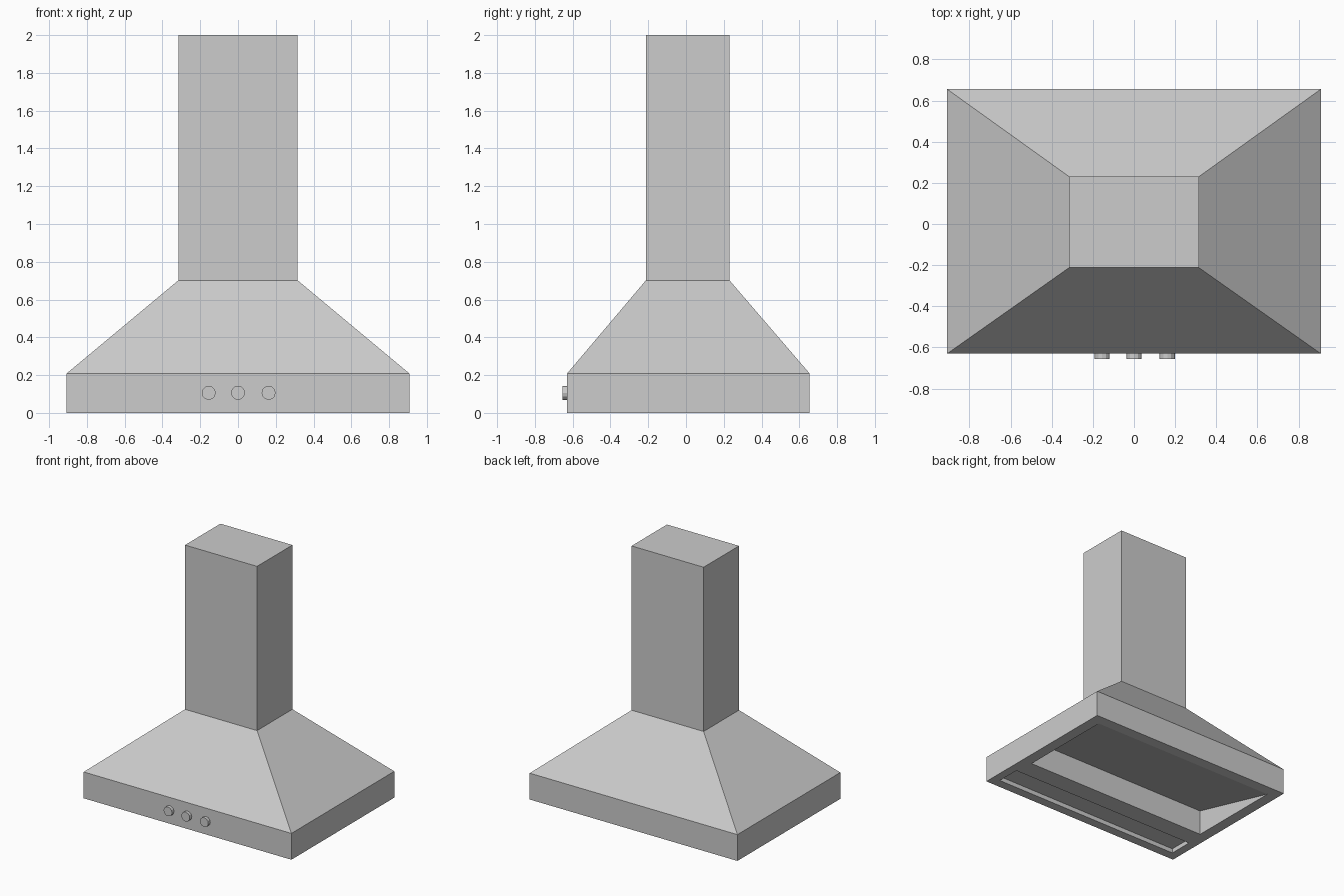
import bpy, bmesh, math
from mathutils import Matrix

if "Cube" in bpy.data.objects:
    bpy.data.objects.remove(bpy.data.objects["Cube"])

steel = bpy.data.materials.new("brushed_grey")
steel.use_nodes = True
steel.diffuse_color = (0.605, 0.605, 0.605, 1)
steel.node_tree.nodes["Principled BSDF"].inputs["Base Color"].default_value = (0.605, 0.605, 0.605, 1)


def add_object(name, bm):
    bmesh.ops.recalc_face_normals(bm, faces=bm.faces)
    mesh = bpy.data.meshes.new(name)
    bm.to_mesh(mesh)
    bm.free()
    mesh.materials.append(steel)
    obj = bpy.data.objects.new(name, mesh)
    bpy.context.collection.objects.link(obj)
    return obj


def loft(name, rings):
    """Closed solid through rectangles given as (half_width, front, back, z)."""
    bm = bmesh.new()
    loops = [[bm.verts.new(p) for p in ((-w, f, z), (w, f, z), (w, b, z), (-w, b, z))]
             for w, f, b, z in rings]
    for low, high in zip(loops, loops[1:]):
        for i in range(4):
            j = (i + 1) % 4
            bm.faces.new((low[i], low[j], high[j], high[i]))
    bm.faces.new(loops[0][::-1])
    bm.faces.new(loops[-1])
    return add_object(name, bm)


def carve(target, cutter):
    """Cut the cutter out of the target, then discard it."""
    cutter.hide_render = True
    mod = target.modifiers.new("recess", "BOOLEAN")
    mod.operation = "DIFFERENCE"
    mod.solver = "EXACT"
    mod.object = cutter
    bpy.context.view_layer.objects.active = target
    bpy.ops.object.modifier_apply(modifier=mod.name)
    bpy.data.objects.remove(cutter)


# Hood: upright rim with a sloping canopy above
hood = loft("hood_canopy", [(0.908, -0.63, 0.655, 0),
                            (0.908, -0.63, 0.655, 0.208),
                            (0.315, -0.212, 0.23, 0.702)])

# Underside: wedge recess, deep at the front and rising to nothing at the back
carve(hood, loft("recess_cutter", [(0.82, -0.21, 0.57, -0.1),
                                   (0.82, -0.21, 0.57, 0),
                                   (0.82, -0.21, -0.209, 0.2)]))

# Underside: shallow light slot along the front
carve(hood, loft("slot_cutter", [(0.84, -0.556, -0.364, -0.1), (0.84, -0.556, -0.364, 0.035)]))

# Chimney
loft("chimney", [(0.315, -0.212, 0.23, 0.702), (0.315, -0.212, 0.23, 2)])

# Control knobs on the front rim
for name, x in (("right", -0.155), ("middle", 0), ("left", 0.162)):
    bm = bmesh.new()
    bmesh.ops.create_cone(bm, cap_ends=True, segments=12, radius1=0.037, radius2=0.037, depth=0.035,
                          matrix=Matrix.Translation((x, -0.6375, 0.106)) @ Matrix.Rotation(math.pi / 2, 4, "X"))
    add_object("control_knob_" + name, bm)
